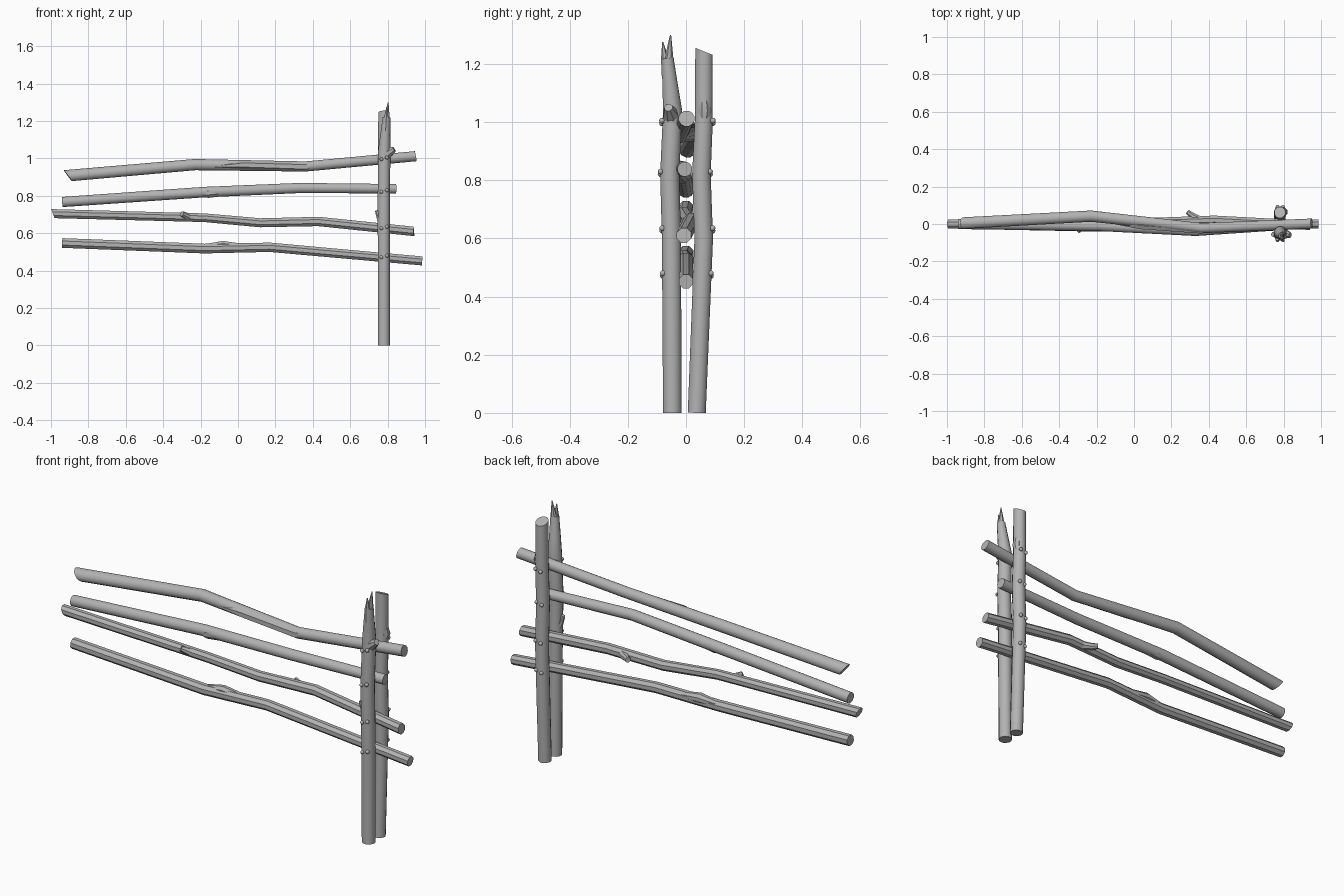
import bpy, bmesh, math
from mathutils import Vector

if "Cube" in bpy.data.objects:
    bpy.data.objects.remove(bpy.data.objects["Cube"], do_unlink=True)

wood = bpy.data.materials.new("weathered grey wood")
wood.use_nodes = True
GREY = (0.45, 0.45, 0.45, 1)
wood.diffuse_color = GREY
wood.node_tree.nodes["Principled BSDF"].inputs["Base Color"].default_value = GREY


def finish(name, bm, angle):
    bmesh.ops.recalc_face_normals(bm, faces=bm.faces)
    mesh = bpy.data.meshes.new(name)
    bm.to_mesh(mesh)
    bm.free()
    mesh.materials.append(wood)
    ob = bpy.data.objects.new(name, mesh)
    bpy.context.collection.objects.link(ob)
    bpy.ops.object.select_all(action="DESELECT")
    ob.select_set(True)
    bpy.context.view_layer.objects.active = ob
    bpy.ops.object.shade_smooth_by_angle(angle=math.radians(angle))


def log(name, path, sides=12, up=(0, 0, 1), cuts=(0, 0), angle=40):
    """Sweep a ring along (x, y, z, radius) stations; cuts slant the two ends."""
    pts = [Vector(p[:3]) for p in path]
    last = len(pts) - 1
    bm = bmesh.new()
    rings = []
    for i, p in enumerate(pts):
        t = (pts[min(i + 1, last)] - pts[max(i - 1, 0)]).normalized()
        side = Vector(up).cross(t).normalized()
        top = t.cross(side)
        cut = cuts[0] if i == 0 else cuts[1] if i == last else 0
        ring = []
        for k in range(sides):
            a = math.tau * (k + 0.5) / sides
            u, v = path[i][3] * math.cos(a), path[i][3] * math.sin(a)
            ring.append(bm.verts.new(p + side * u + top * v + t * cut * v))
        rings.append(ring)
    for r0, r1 in zip(rings, rings[1:]):
        for k in range(sides):
            j = (k + 1) % sides
            bm.faces.new((r0[k], r0[j], r1[j], r1[k]))
    bm.faces.new(rings[0])
    bm.faces.new(rings[-1])
    finish(name, bm, angle)


# Rails
log("top_rail", [(-.91, .005, .908, .032), (-.23, .042, .967, .031),
                 (.36, -.022, .957, .028), (.95, .002, 1.012, .028)], cuts=(-.6, -.1))
log("upper_middle_rail", [(-.94, 0, .767, .028), (-.18, -.01, .82, .029),
                          (.33, -.037, .842, .028), (.845, -.004, .838, .026)])
log("lower_middle_rail", [(-.99, 0, .705, .026), (-.18, -.005, .683, .025),
                          (.12, .01, .656, .026), (.43, .02, .663, .027),
                          (.94, -.007, .61, .027)], sides=8, cuts=(-.4, -.2), angle=30)
log("bottom_rail", [(-.94, 0, .548, .028), (-.18, -.015, .518, .028),
                    (.17, 0, .525, .027), (.985, 0, .452, .026)], sides=8, angle=30)

# Splinters and swellings on the rails
log("top_rail_splinter", [(-.14, .01, .955, .004), (.03, -.008, .965, .022),
                          (.36, -.03, .955, .024), (.48, -.018, .965, .01)], sides=6)
log("upper_middle_rail_swelling", [(-.24, -.012, .812, .012), (-.16, -.014, .816, .029),
                                   (.02, -.02, .828, .018)], sides=8)
log("bottom_rail_swelling", [(-.24, -.012, .522, .01), (-.08, -.004, .535, .026),
                             (.05, 0, .525, .016)], sides=8)

# Broken twig stubs on the rails
log("front_twig", [(-.26, -.01, .685, .02), (-.285, -.025, .697, .017),
                   (-.30, -.036, .705, .014)], sides=8)
log("back_twig", [(.36, .015, .66, .025), (.31, .045, .658, .018),
                  (.285, .066, .66, .013)], sides=8)

# Posts
Y = (0, 1, 0)
log("front_post", [(.78, -.047, 0, .033), (.78, -.05, .6, .034), (.78, -.056, .82, .034),
                   (.782, -.046, 1.04, .034), (.787, -.054, 1.12, .028),
                   (.794, -.063, 1.22, .021)], up=Y)
log("front_post_long_splinter", [(.785, -.05, 1.1, .024), (.795, -.06, 1.2, .019),
                                 (.803, -.053, 1.3, .002)], sides=7, up=Y)
log("front_post_short_splinter", [(.789, -.063, 1.15, .02), (.793, -.073, 1.22, .013),
                                  (.795, -.08, 1.275, .002)], sides=6, up=Y)
log("back_post", [(.78, .037, 0, .032), (.78, .061, .6, .033), (.78, .053, .82, .033),
                  (.78, .061, 1.0, .032), (.78, .062, 1.243, .031)], up=Y, cuts=(0, -.4))

# Knots and stubs on the posts
log("front_post_right_stub", [(.77, -.05, .66, .025), (.754, -.054, .69, .016),
                              (.742, -.056, .722, .011)], sides=8, up=Y)
log("front_post_left_stub", [(.79, -.05, 1.02, .032), (.812, -.055, 1.035, .024),
                             (.835, -.06, 1.05, .015)], sides=8, up=Y)
log("back_post_swelling", [(.785, .06, .97, .012), (.797, .064, 1.04, .025),
                           (.79, .062, 1.11, .012)], sides=8, up=Y)

# Nail heads, in pairs on the outer face of each post
NAIL_ROWS = ((1.0, -.085, .095), (.825, -.09, .085), (.63, -.084, .094), (.475, -.082, .088))
bm = bmesh.new()
for z, front, back in NAIL_ROWS:
    for y in (front, back):
        for dx in (-.013, .016):
            made = bmesh.ops.create_uvsphere(bm, u_segments=8, v_segments=6, radius=.01)
            spot = Vector((.78 + dx, y * .97, z + dx * .3))
            bmesh.ops.translate(bm, verts=made["verts"], vec=spot)
finish("nail_heads", bm, 60)
